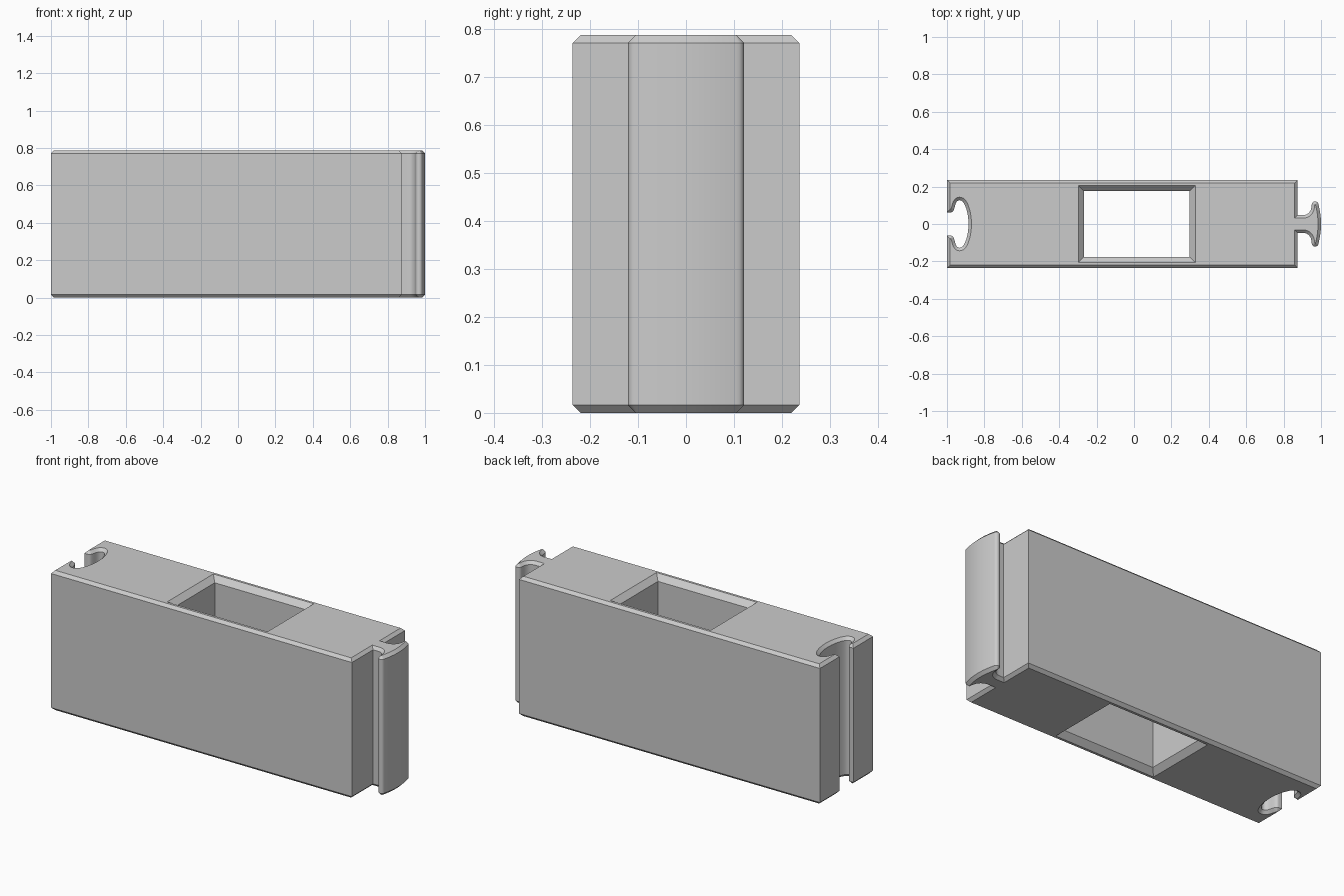
import bpy
import bmesh
from mathutils import Vector
from mathutils.geometry import interpolate_bezier

if "Cube" in bpy.data.objects:
    bpy.data.objects.remove(bpy.data.objects["Cube"])

HEIGHT = 0.787
LEFT, RIGHT, HALF_DEPTH = -1.0, 0.875, 0.236
EDGE_CHAMFER, HOLE_CHAMFER = 0.016, 0.03

grey = bpy.data.materials.new("plain grey")
grey.use_nodes = True
colour = (0.6, 0.6, 0.6, 1)
grey.diffuse_color = colour
grey.node_tree.nodes["Principled BSDF"].inputs["Base Color"].default_value = colour


def smooth_path(start, *segments, steps=11):
    """Chain bezier segments, each given as (handle, handle, end)."""
    path = [Vector(start)]
    for h1, h2, end in segments:
        path += interpolate_bezier(path[-1], Vector(h1), Vector(h2), Vector(end), steps)[1:]
    return [p.to_2d() for p in path]


def mirrored(half):
    """Half outline ending on y = 0, continued on the other side."""
    return half + [Vector((p.x, -p.y)) for p in reversed(half[:-1])]


def inset(loop, distance):
    """Move each corner into the material, which lies left of the path."""
    result = []
    for i, p in enumerate(loop):
        a = (p - loop[i - 1]).normalized()
        b = (loop[(i + 1) % len(loop)] - p).normalized()
        n1, n2 = Vector((-a.y, a.x)), Vector((-b.y, b.x))
        result.append(p + (n1 + n2) * distance / (1 + n1.dot(n2)))
    return result


def add_wall(bm, loop, chamfer):
    """Vertical wall with chamfered ends; returns bottom and top rim edges."""
    narrow = inset(loop, chamfer)
    levels = ((narrow, 0), (loop, chamfer), (loop, HEIGHT - chamfer), (narrow, HEIGHT))
    rings = [[bm.verts.new((p.x, p.y, z)) for p in pts] for pts, z in levels]
    count = len(loop)
    for low, high in zip(rings, rings[1:]):
        for i in range(count):
            j = (i + 1) % count
            bm.faces.new((low[i], low[j], high[j], high[i]))
    return [[bm.edges.get((r[i], r[(i + 1) % count])) for i in range(count)]
            for r in (rings[0], rings[-1])]


# T-shaped tab on the right end, upper half from neck to tip
tab = [Vector((RIGHT, 0.048))] + smooth_path(
    (0.905, 0.048, 0),
    ((0.935, 0.048, 0), (0.949, 0.072, 0), (0.95, 0.102, 0)),
    ((0.951, 0.127, 0), (0.984, 0.127, 0), (0.986, 0.105, 0)),
    ((0.995, 0.07, 0), (1, 0.035, 0), (1, 0, 0)))

# Matching slot in the left end, upper half from mouth to back
slot = [Vector((LEFT, 0.062))] + smooth_path(
    (-0.98, 0.062, 0),
    ((-0.962, 0.062, 0), (-0.961, 0.085, 0), (-0.955, 0.105, 0)),
    ((-0.947, 0.133, 0), (-0.92, 0.136, 0), (-0.906, 0.105, 0)),
    ((-0.893, 0.078, 0), (-0.885, 0.04, 0), (-0.885, 0, 0)))

# Counter-clockwise outline of the whole block
outline = ([Vector((LEFT, -HALF_DEPTH)), Vector((RIGHT, -HALF_DEPTH))]
           + mirrored(tab)[::-1]
           + [Vector((RIGHT, HALF_DEPTH)), Vector((LEFT, HALF_DEPTH))]
           + mirrored(slot))

# Clockwise outline of the rectangular through hole
hole = [Vector(c) for c in ((-0.268, -0.176), (-0.268, 0.176),
                            (0.298, 0.176), (0.298, -0.176))]

bm = bmesh.new()
outer_rims = add_wall(bm, outline, EDGE_CHAMFER)
hole_rims = add_wall(bm, hole, HOLE_CHAMFER)
for outer, inner, direction in zip(outer_rims, hole_rims, (-1, 1)):
    bmesh.ops.triangle_fill(bm, use_beauty=True, use_dissolve=False,
                            edges=outer + inner, normal=(0, 0, direction))
bmesh.ops.recalc_face_normals(bm, faces=bm.faces)

mesh = bpy.data.meshes.new("interlocking_block")
bm.to_mesh(mesh)
bm.free()
mesh.materials.append(grey)
block = bpy.data.objects.new("interlocking_block", mesh)
bpy.context.collection.objects.link(block)
bpy.context.view_layer.objects.active = block
block.select_set(True)
bpy.ops.object.shade_smooth_by_angle()
